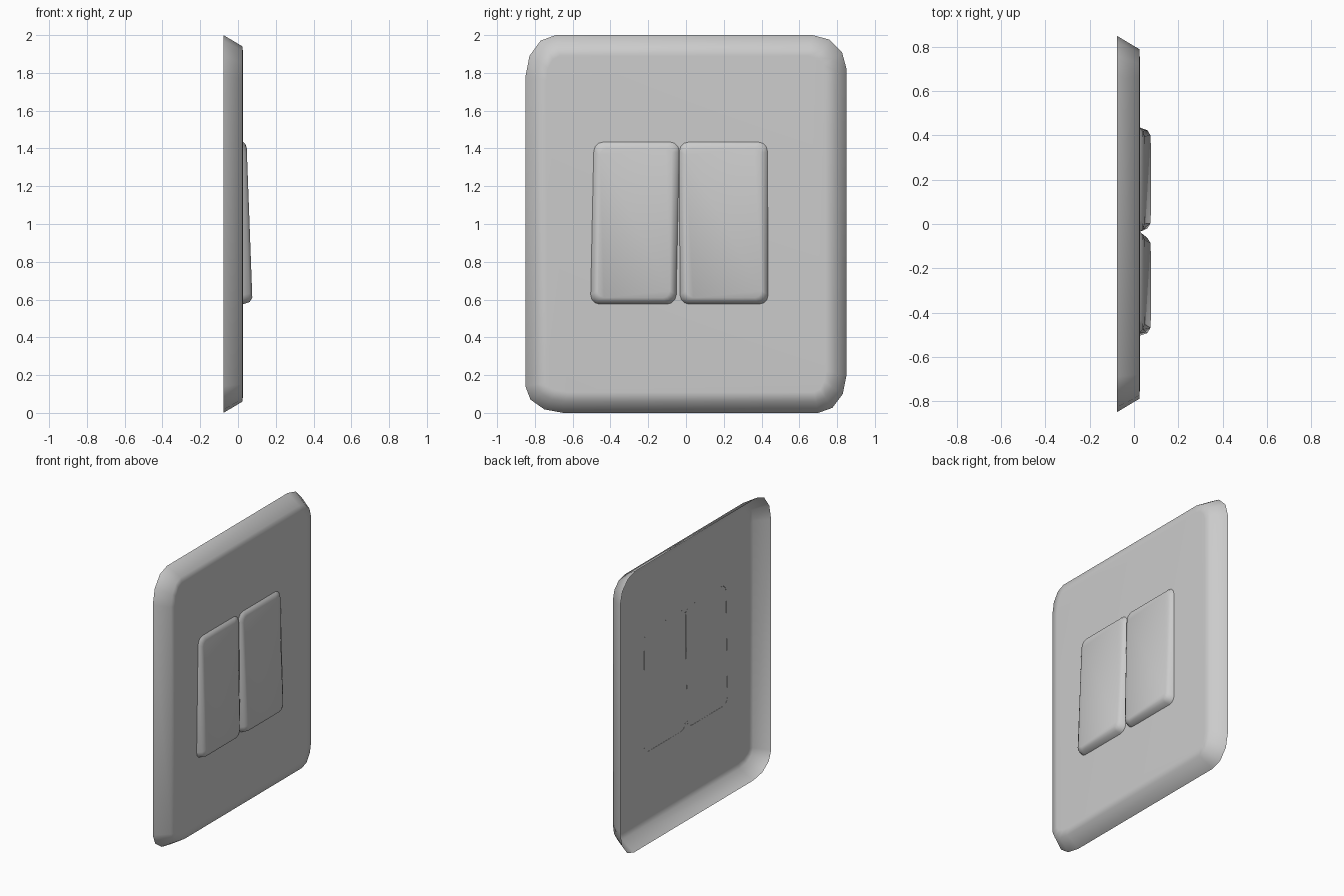
import bpy, bmesh
from math import sin, cos, pi

if "Cube" in bpy.data.objects:
    bpy.data.objects.remove(bpy.data.objects["Cube"], do_unlink=True)

grey = bpy.data.materials.new("light grey plastic")
grey.use_nodes = True
grey.diffuse_color = (0.6, 0.6, 0.6, 1)
grey.node_tree.nodes["Principled BSDF"].inputs["Base Color"].default_value = (0.6, 0.6, 0.6, 1)


def outline(y0, y1, z0, z1, radii, steps=3):
    """Rounded rectangle in the y-z plane; radii (ry, rz) for each corner."""
    corners = [(y1, z1, 1, 1), (y0, z1, -1, 1), (y0, z0, -1, -1), (y1, z0, 1, -1)]
    points = []
    for k, (y, z, sy, sz) in enumerate(corners):
        ry, rz = radii[k]
        for i in range(steps + 1):
            a = pi / 2 * (k + i / steps)
            points.append((y - sy * ry + ry * cos(a), z - sz * rz + rz * sin(a)))
    return points


def shell(name, rings):
    """Open-backed shell lofted through rings of 3D points and capped in front."""
    bm = bmesh.new()
    loops = [[bm.verts.new(p) for p in ring] for ring in rings]
    n = len(loops[0])
    for a, b in zip(loops, loops[1:]):
        for i in range(n):
            j = (i + 1) % n
            bm.faces.new((a[i], a[j], b[j], b[i]))
    bm.faces.new(loops[-1])
    for f in bm.faces:
        f.smooth = True
    mesh = bpy.data.meshes.new(name)
    bm.to_mesh(mesh)
    bm.free()
    mesh.materials.append(grey)
    bpy.context.collection.objects.link(bpy.data.objects.new(name, mesh))


# Wall plate: sloping rim and flat front
plate_radii = [(0.18, 0.18), (0.16, 0.22), (0.2, 0.14), (0.15, 0.2)]
plate = []
for x, inset in [(-0.077, 0), (0.024, 0.06), (0.027, 0.11)]:
    radii = [(ry - inset * 0.8, rz - inset * 0.8) for ry, rz in plate_radii]
    ring = outline(-0.85 + inset, 0.85 - inset, inset, 2 - inset, radii)
    plate.append([(x, y, z) for y, z in ring])
shell("wall_plate", plate)


# Two rocker switches, thicker towards the bottom
def rocker(name, y0, y1, lean):
    z0, z1 = 0.575, 1.435
    rings = []
    for depth, inset in [(0, 0), (0.7, 0.012), (1, 0.035)]:
        r = 0.05 - inset * 0.4
        ring = outline(y0 + inset, y1 - inset, z0 + inset, z1 - inset, [(r, r)] * 4)
        points = []
        for y, z in ring:
            t = (z - z0) / (z1 - z0)
            front = 0.077 - 0.032 * t
            points.append((0.026 + (front - 0.026) * depth, y + lean * (t - 0.5), z))
        rings.append(points)
    shell(name, rings)


rocker("right_rocker", -0.497, -0.043, 0.018)
rocker("left_rocker", -0.034, 0.434, -0.004)
